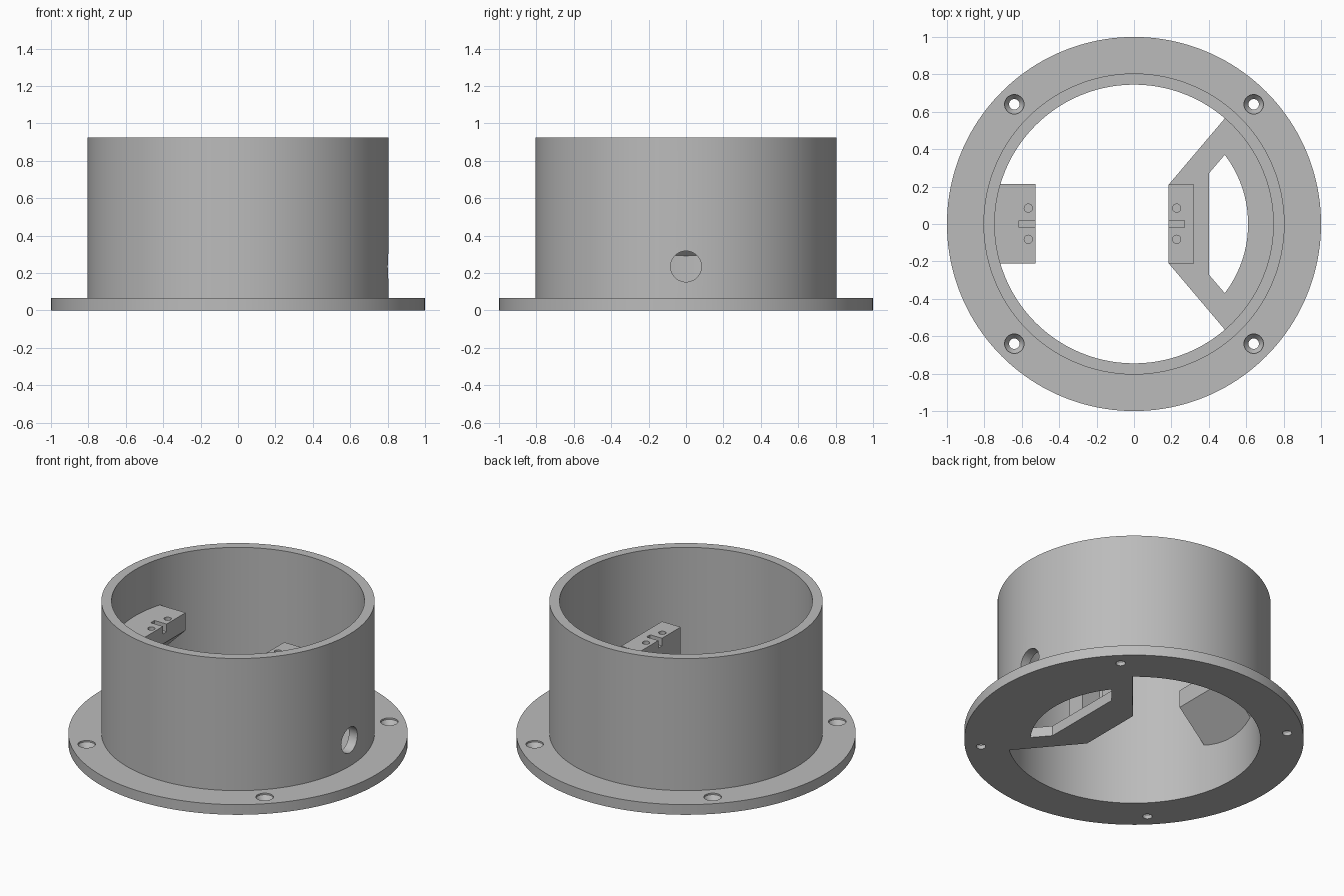
import bpy, bmesh
from math import sin, cos, pi, radians
from mathutils import Vector, Matrix

if "Cube" in bpy.data.objects:
    bpy.data.objects.remove(bpy.data.objects["Cube"])

grey = bpy.data.materials.new("light grey plastic")
grey.use_nodes = True
COLOUR = (0.5, 0.5, 0.5, 1)
grey.diffuse_color = COLOUR
grey.node_tree.nodes["Principled BSDF"].inputs["Base Color"].default_value = COLOUR

R_IN, R_OUT, TOP = 0.745, 0.805, 0.925
BASE = 0.066          # thickness of flange and floor plate
SHELF = 0.625         # top of both brackets
SIDES = 160


def finish(name, bm):
    bmesh.ops.recalc_face_normals(bm, faces=bm.faces)
    mesh = bpy.data.meshes.new(name)
    bm.to_mesh(mesh)
    bm.free()
    mesh.materials.append(grey)
    obj = bpy.data.objects.new(name, mesh)
    bpy.context.collection.objects.link(obj)
    return obj


def prism(name, points, vector):
    """Extrude a closed outline along a vector."""
    bm = bmesh.new()
    face = bm.faces.new([bm.verts.new(p) for p in points])
    new = bmesh.ops.extrude_face_region(bm, geom=[face])["geom"]
    bmesh.ops.translate(bm, vec=Vector(vector),
                        verts=[g for g in new if isinstance(g, bmesh.types.BMVert)])
    return finish(name, bm)


def box(name, x0, x1, y0, y1, z0, z1):
    return prism(name, [(x0, y0, z0), (x1, y0, z0), (x1, y1, z0), (x0, y1, z0)],
                 (0, 0, z1 - z0))


def lathe(name, profile, steps, centre=(0, 0, 0), closed=True):
    """Spin a closed (radius, z) profile about a vertical axis."""
    bm = bmesh.new()
    rings = [[bm.verts.new((centre[0] + r * cos(2 * pi * i / steps),
                            centre[1] + r * sin(2 * pi * i / steps),
                            centre[2] + z)) for i in range(steps)] for r, z in profile]
    pairs = list(zip(rings, rings[1:])) + ([(rings[-1], rings[0])] if closed else [])
    for a, b in pairs:
        for i in range(steps):
            j = (i + 1) % steps
            bm.faces.new((a[i], a[j], b[j], b[i]))
    if not closed:
        bm.faces.new(rings[0])
        bm.faces.new(rings[-1])
    return finish(name, bm)


def drill(name, x, y, z0, z1, r):
    return lathe(name, [(r, z0), (r, z1)], 24, (x, y, 0), closed=False)


def cut(obj, cutters):
    """Subtract each cutter and remove it."""
    bpy.context.view_layer.objects.active = obj
    for c in cutters:
        mod = obj.modifiers.new("cut", "BOOLEAN")
        mod.operation, mod.solver, mod.object = "DIFFERENCE", "EXACT", c
        bpy.ops.object.modifier_apply(modifier=mod.name)
        bpy.data.objects.remove(c)


def arc(radius, a0, a1, steps, z=0):
    return [(radius * cos(a0 + (a1 - a0) * i / steps),
             radius * sin(a0 + (a1 - a0) * i / steps), z) for i in range(steps + 1)]


# Flanged tube with countersunk mounting holes and a round side port
housing = lathe("flanged_housing", [(R_IN, 0), (1, 0), (1, BASE), (R_OUT, BASE),
                                    (R_OUT, TOP), (R_IN, TOP)], SIDES)
countersink = [(0.028, -0.05), (0.028, 0.025), (0.052, BASE - 0.01), (0.052, 0.1)]
holes = [lathe("screw_cutter", countersink, 32, (sx * 0.64, sy * 0.64, 0), closed=False)
         for sx in (-1, 1) for sy in (-1, 1)]
port = drill("port_cutter", 0, 0, -0.15, 0.15, 0.083)
port.data.transform(Matrix.Translation((0.78, 0, 0.235)) @ Matrix.Rotation(pi / 2, 4, "Y"))
cut(housing, holes + [port])

# Floor plate with a curved window
wide = radians(49.3)
plate = prism("floor_plate", [(0.185, 0.21, 0), (0.185, -0.21, 0)]
              + arc(R_IN + 0.001, -wide, wide, 44), (0, 0, BASE))
narrow = radians(37.3)
window = prism("window_cutter", [(0.4, 0.27, -0.1), (0.4, -0.27, -0.1)]
               + arc(0.61, -narrow, narrow, 32, -0.1), (0, 0, 0.3))
cut(plate, [window])


def fixing_cutters(hole_x, slot_x0, slot_x1):
    pins = [drill("pin_cutter", hole_x, y, SHELF - 0.12, SHELF + 0.05, 0.022)
            for y in (-0.082, 0.085)]
    return pins + [box("slot_cutter", slot_x0, slot_x1, -0.018, 0.02,
                       SHELF - 0.05, SHELF + 0.05)]


# Standing bracket with a cable passage through its middle
post = box("standing_bracket", 0.185, 0.32, -0.21, 0.21, BASE - 0.005, SHELF)
passage = box("passage_cutter", 0.1, 0.4, -0.09, 0.09, 0, 0.45)
cut(post, [passage] + fixing_cutters(0.228, 0.1, 0.27))

# Wall bracket with a sloping underside
wall = prism("wall_bracket", [(-0.527, -0.21, 0.51), (-0.527, -0.21, SHELF),
                              (-0.77, -0.21, SHELF), (-0.77, -0.21, 0.267)], (0, 0.425, 0))
cut(wall, fixing_cutters(-0.565, -0.615, -0.45))

# Smooth round walls, crisp edges
for obj in (housing, plate, post, wall):
    bpy.ops.object.select_all(action="DESELECT")
    obj.select_set(True)
    bpy.context.view_layer.objects.active = obj
    bpy.ops.object.shade_smooth_by_angle(angle=radians(25))
